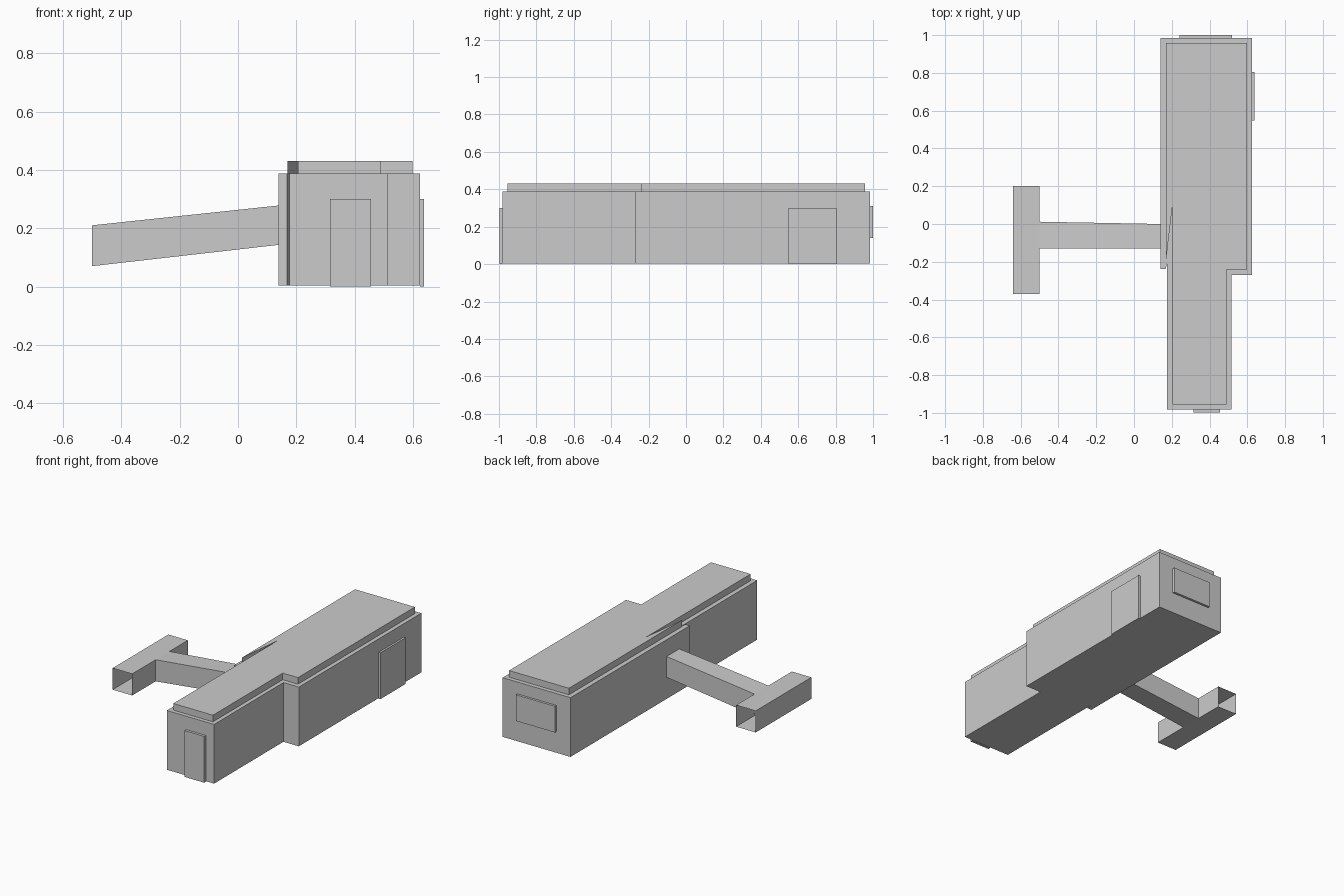
import bpy, bmesh

if "Cube" in bpy.data.objects:
    bpy.data.objects.remove(bpy.data.objects["Cube"])


def make(name, verts, faces):
    me = bpy.data.meshes.new(name)
    me.from_pydata(verts, [], faces)
    ob = bpy.data.objects.new(name, me)
    bpy.context.collection.objects.link(ob)
    return ob


def prism(name, outline, z0, z1):
    """Extrude a counter-clockwise outline from z0 to z1."""
    n = len(outline)
    verts = [(x, y, z) for z in (z0, z1) for x, y in outline]
    faces = [(i, (i + 1) % n, n + (i + 1) % n, n + i) for i in range(n)]
    faces += [tuple(reversed(range(n))), tuple(range(n, 2 * n))]
    return make(name, verts, faces)


def box(name, x0, x1, y0, y1, z0, z1):
    return prism(name, [(x0, y0), (x1, y0), (x1, y1), (x0, y1)], z0, z1)


# Stepped hall and its inset roof slab with the narrow slit on the left
prism("building_walls", [(0.176, -0.981), (0.515, -0.981), (0.515, -0.27), (0.625, -0.27),
                         (0.625, 0.985), (0.139, 0.985), (0.139, -0.237), (0.168, -0.237),
                         (0.176, -0.2)], 0.003, 0.387)
prism("roof_slab", [(0.205, -0.955), (0.489, -0.955), (0.489, -0.24), (0.598, -0.24),
                    (0.598, 0.958), (0.169, 0.958), (0.169, -0.2), (0.205, 0.11)], 0.387, 0.43)

# Doors and rear window panel
box("front_door", 0.315, 0.456, -0.998, -0.981, 0.0, 0.30)
box("side_door", 0.625, 0.638, 0.548, 0.805, 0.0, 0.30)
box("rear_window", 0.24, 0.52, 0.985, 1.0, 0.14, 0.31)

# Raised T-shaped corridor: open-ended cross tube with a sloped arm into the hall
ys = (-0.37, -0.13, 0.012, 0.20)
section = [(-0.64, 0.07), (-0.50, 0.07), (-0.50, 0.21), (-0.64, 0.21)]
verts = [(x, y, z) for y in ys for x, z in section]
faces = []
for s in range(3):
    for k in range(4):
        if s == 1 and k == 1:      # opening where the arm joins
            continue
        a, b = s * 4 + k, s * 4 + (k + 1) % 4
        faces.append((a, b, b + 4, a + 4))
base = len(verts)
verts += [(0.14, -0.13, 0.143), (0.14, -0.13, 0.278), (0.14, 0.0, 0.278), (0.14, 0.0, 0.143)]
root = [5, 6, 10, 9]
for k in range(4):
    j = (k + 1) % 4
    faces.append((root[k], root[j], base + j, base + k))
tube = make("corridor", verts, faces)
bm = bmesh.new()
bm.from_mesh(tube.data)
bmesh.ops.recalc_face_normals(bm, faces=bm.faces)
# keep the shell facing outward: the top faces must point up
top = max(bm.faces, key=lambda f: abs(f.normal.z) * f.calc_center_median().z)
if top.normal.z < 0:
    bmesh.ops.reverse_faces(bm, faces=bm.faces)
bm.to_mesh(tube.data)
bm.free()
